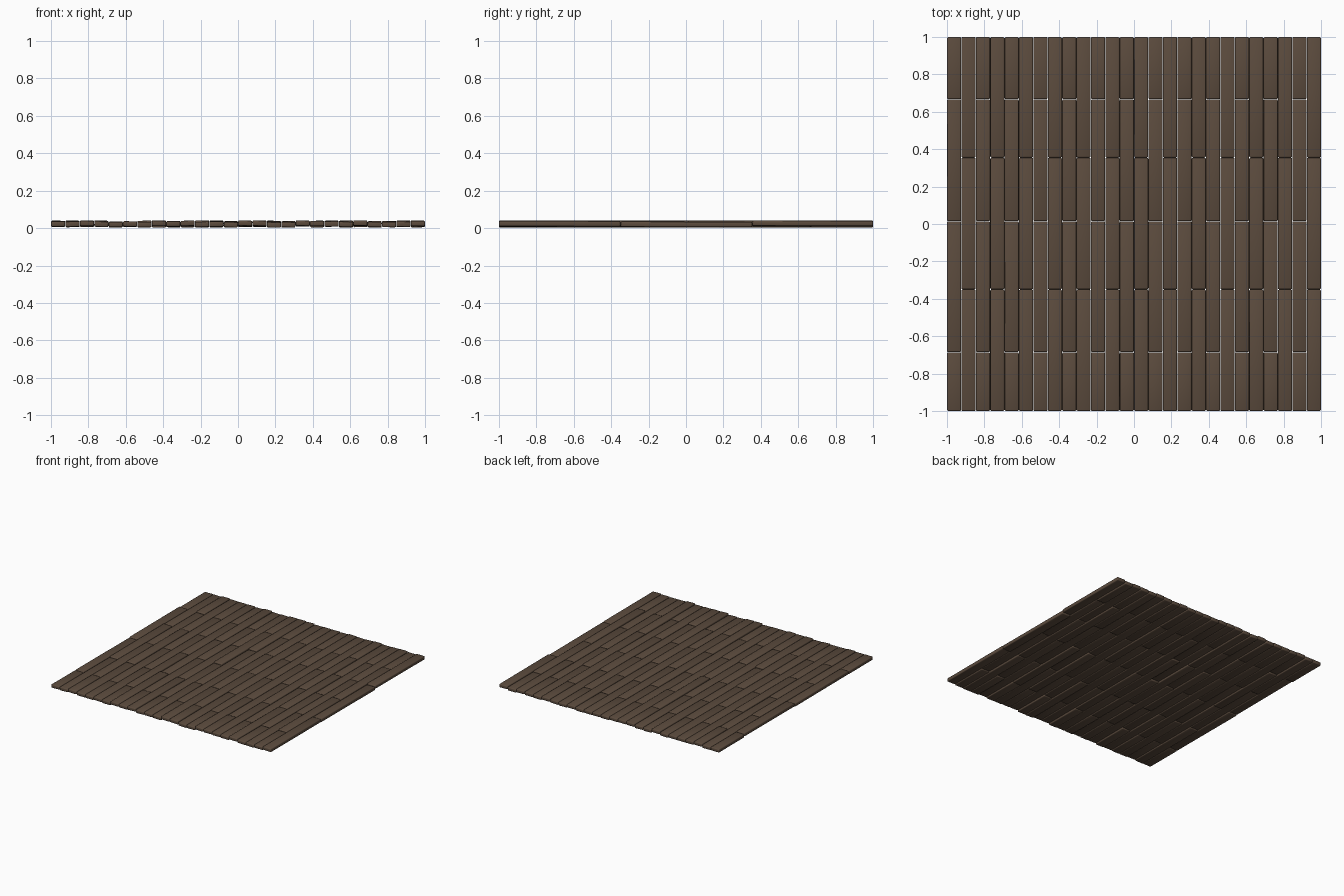
import bpy, bmesh, random
from mathutils import Matrix, Vector

if "Cube" in bpy.data.objects:
    bpy.data.objects.remove(bpy.data.objects["Cube"])

random.seed(4)
wood = bpy.data.materials.new("dark brown wood")
wood.diffuse_color = (0.105, 0.07, 0.047, 1)
wood.use_nodes = True
wood.node_tree.nodes["Principled BSDF"].inputs["Base Color"].default_value = wood.diffuse_color

COLS = 26
W = 2.0 / COLS
THICK = 0.028
GAP = 0.0015
JOINTS = ([-1, -0.685, 0.015, 0.667, 1], [-1, -0.35, 0.355, 1])


def plank(name, x, y0, y1):
    # rounded board, slightly tilted and lifted
    bm = bmesh.new()
    bmesh.ops.create_cube(bm, size=1)
    bmesh.ops.scale(bm, vec=Vector((W - GAP, y1 - y0 - GAP, THICK)), verts=bm.verts)
    bmesh.ops.bevel(bm, geom=bm.edges[:], offset=0.006, segments=2, profile=0.5, affect='EDGES')
    roll = random.uniform(-0.03, 0.03)
    pitch = random.uniform(-0.004, 0.004)
    z = 0.0225 + random.uniform(-0.0045, 0.0045)
    m = (Matrix.Translation((x, (y0 + y1) / 2, z))
         @ Matrix.Rotation(roll, 4, 'Y') @ Matrix.Rotation(pitch, 4, 'X'))
    bm.transform(m)
    for f in bm.faces:
        f.smooth = True
    me = bpy.data.meshes.new(name)
    bm.to_mesh(me)
    bm.free()
    me.materials.append(wood)
    bpy.context.collection.objects.link(bpy.data.objects.new(name, me))


# staggered floor boards, column by column
for c in range(COLS):
    ys = JOINTS[c % 2]
    for i in range(len(ys) - 1):
        plank(f"floor_board_{c + 1}_{i + 1}", -1 + W * (c + 0.5), ys[i], ys[i + 1])
